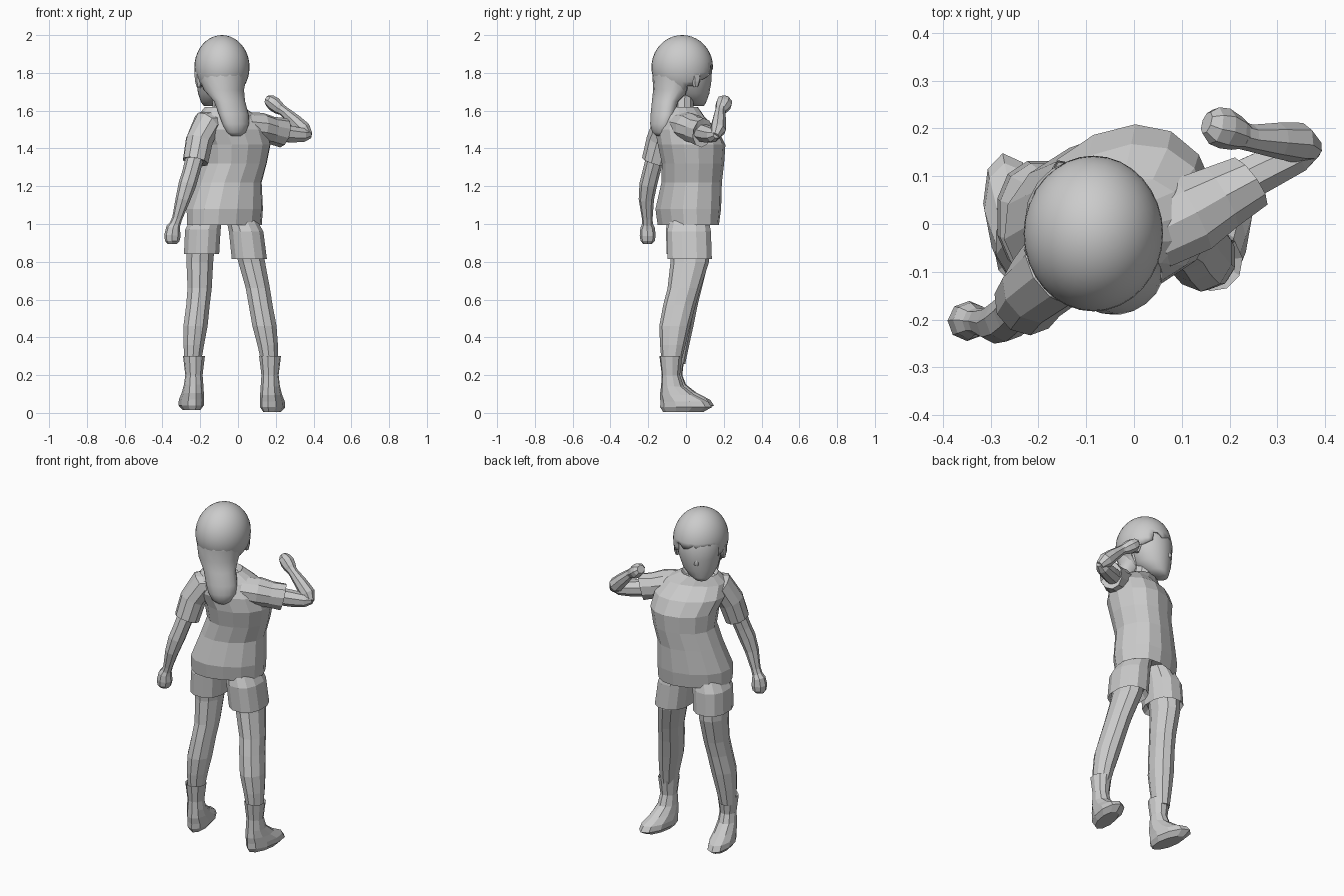
import bpy, bmesh, math
from mathutils import Vector


def loft(name, rings, n=10, rot=0.0, flat=True, smooth=False, square=1.0):
    """Skin elliptical rings (x, y, z, ra, rb); flat rings are horizontal, others follow the path."""
    bm = bmesh.new()
    pts = [Vector(r[:3]) for r in rings]
    c, s = math.cos(math.radians(rot)), math.sin(math.radians(rot))
    loops = []
    for i, r in enumerate(rings):
        if flat:
            u, v = Vector((c, s, 0)), Vector((-s, c, 0))
        else:
            t = (pts[min(i + 1, len(pts) - 1)] - pts[max(i - 1, 0)]).normalized()
            ref = Vector((-0.35, 0.94, 0))
            u = (ref - t * ref.dot(t)).normalized()
            v = t.cross(u)
        loop = []
        for k in range(n):
            a = 2 * math.pi * (k + 0.5) / n
            ca, sa = math.cos(a), math.sin(a)
            ca = math.copysign(abs(ca) ** square, ca)
            sa = math.copysign(abs(sa) ** square, sa)
            loop.append(bm.verts.new(pts[i] + u * ca * r[3] * 1.02 + v * sa * r[4] * 1.02))
        loops.append(loop)
    for a, b in zip(loops, loops[1:]):
        for k in range(n):
            j = (k + 1) % n
            bm.faces.new((a[k], a[j], b[j], b[k]))
    bm.faces.new(loops[0])
    bm.faces.new(loops[-1])
    return finish(name, bm, smooth)


def finish(name, bm, smooth=False):
    bmesh.ops.recalc_face_normals(bm, faces=bm.faces[:])
    me = bpy.data.meshes.new(name)
    bm.to_mesh(me)
    bm.free()
    for p in me.polygons:
        p.use_smooth = smooth
    ob = bpy.data.objects.new(name, me)
    bpy.context.collection.objects.link(ob)
    return ob


# Shirt body, twisted so the chest faces back-left; last ring folds into the neckline
loft("shirt", [
    (-0.07, 0.01, 1.05, .17, .12), (-0.072, 0.012, 0.995, .20, .145),
    (-0.07, 0.012, 1.08, .203, .158), (-0.05, 0.03, 1.22, .175, .148),
    (-0.02, 0.037, 1.32, .17, .155), (-0.015, 0.03, 1.42, .185, .168),
    (-0.035, 0.002, 1.50, .195, .15), (-0.055, -0.025, 1.57, .165, .105),
    (-0.075, -0.025, 1.62, .10, .08), (-0.075, -0.02, 1.59, .075, .06)],
    n=14, rot=24, square=0.9)

# Neck
loft("neck", [(-0.07, -0.02, 1.55, .06, .055), (-0.085, -0.01, 1.72, .055, .055)], n=10, rot=24)

# Sleeves with folded-in hems
loft("lowered_sleeve", [
    (-0.10, -0.055, 1.545, .07, .06), (-0.165, -0.095, 1.53, .085, .075),
    (-0.205, -0.135, 1.44, .075, .072), (-0.225, -0.165, 1.33, .07, .068),
    (-0.222, -0.16, 1.36, .055, .055)], n=10, flat=False)
loft("raised_sleeve", [
    (0.04, -0.02, 1.52, .08, .07), (0.12, 0.02, 1.51, .085, .078),
    (0.18, 0.055, 1.495, .072, .072), (0.24, 0.088, 1.483, .062, .078),
    (0.215, 0.08, 1.485, .048, .058)], n=10, flat=False)

# Bare arms
loft("lowered_arm", [
    (-0.215, -0.15, 1.40, .048, .048), (-0.25, -0.185, 1.27, .046, .045),
    (-0.268, -0.20, 1.21, .046, .046), (-0.292, -0.21, 1.13, .04, .038),
    (-0.322, -0.205, 1.03, .028, .026), (-0.333, -0.204, 1.0, .028, .028)], n=8, flat=False)
loft("raised_upper_arm", [
    (0.17, 0.06, 1.49, .05, .05), (0.28, 0.115, 1.475, .044, .046),
    (0.345, 0.145, 1.47, .038, .038), (0.382, 0.16, 1.475, .018, .022)], n=8, flat=False)
loft("raised_forearm", [
    (0.375, 0.155, 1.465, .024, .024), (0.345, 0.17, 1.50, .042, .042),
    (0.30, 0.175, 1.545, .037, .036), (0.245, 0.18, 1.595, .028, .027),
    (0.225, 0.185, 1.61, .028, .028)], n=8, flat=False)

# Fists
loft("lowered_fist", [
    (-0.33, -0.204, 1.005, .026, .026), (-0.343, -0.203, .98, .038, .036),
    (-0.347, -0.203, .94, .041, .043), (-0.348, -0.203, .91, .037, .038),
    (-0.348, -0.203, .895, .022, .026)], n=8, flat=False)
loft("raised_fist", [
    (0.235, 0.183, 1.60, .026, .026), (0.215, 0.19, 1.615, .036, .034),
    (0.19, 0.20, 1.635, .043, .038), (0.168, 0.206, 1.652, .040, .033),
    (0.152, 0.212, 1.66, .024, .022)], n=8, flat=False)

# Shorts legs with cuffs, bare legs and boots
shorts = {
    "left": [(-0.155, .005, 1.06, .075, .095), (-0.186, .01, .97, .095, .118),
             (-0.193, .015, .84, .094, .118), (-0.197, .018, .87, .078, .10)],
    "right": [(0.005, .02, 1.06, .075, .095), (0.043, .015, .96, .092, .118),
              (0.060, .02, .815, .094, .118), (0.06, .02, .85, .075, .10)]}
legs = {
    "left": [(-0.196, .02, .90, .076, .10), (-0.202, .022, .80, .073, .095),
             (-0.203, .0, .66, .066, .082), (-0.212, -.02, .57, .064, .08),
             (-0.225, -.04, .46, .066, .078), (-0.234, -.05, .36, .056, .066),
             (-0.24, -.055, .26, .044, .05)],
    "right": [(0.05, .02, .90, .075, .10), (0.072, .02, .80, .073, .10),
              (0.105, -.01, .66, .066, .086), (0.120, -.035, .57, .065, .084),
              (0.14, -.06, .46, .066, .08), (0.157, -.07, .36, .056, .066),
              (0.168, -.078, .26, .044, .05)]}
boot = [(-.078, .26, .04, .04), (-.08, .30, .057, .06), (-.08, .20, .045, .048),
        (-.072, .14, .05, .06), (-.046, .095, .056, .092), (-.010, .06, .062, .125),
        (0, .03, .062, .136), (-.015, .004, .042, .105)]
for side, x, dy, dz, yaw in (("left", -0.237, .012, .01, 11), ("right", 0.173, 0, 0, -10)):
    loft(side + "_shorts_leg", shorts[side], n=12, square=0.85)
    loft(side + "_leg", legs[side], n=10)
    a = math.radians(yaw)
    loft(side + "_boot", [(x - math.sin(a) * (y + .06), y + dy, z + dz * (z < .2), rx, ry)
                          for y, z, rx, ry in boot], n=10, rot=yaw)

# Head: skull tapering to a chin
HEAD = 26
loft("head", [
    (-0.145, .06, 1.625, .035, .035), (-0.13, .043, 1.645, .065, .062),
    (-0.112, .022, 1.69, .097, .10), (-0.10, .01, 1.76, .118, .124),
    (-0.095, .0, 1.83, .13, .136), (-0.09, -.01, 1.90, .115, .12),
    (-0.09, -.01, 1.97, .05, .05)], n=20, rot=HEAD, smooth=True)
fwd = Vector((-math.sin(math.radians(HEAD)), math.cos(math.radians(HEAD)), 0))
side_dir = Vector((fwd.y, -fwd.x, 0))
mid = Vector((-0.095, 0, 0))

# Nose
p, q = mid + fwd * .115, mid + fwd * .130
loft("nose", [(p.x, p.y, 1.785, .008, .008), (q.x, q.y, 1.735, .014, .018),
              (p.x, p.y, 1.72, .012, .012)], n=6, rot=HEAD, smooth=True)

# Ears
for sgn, label in ((1, "right"), (-1, "left")):
    e = mid + side_dir * sgn * .128 - fwd * .005
    loft(label + "_ear", [(e.x, e.y, 1.725, .01, .012), (e.x, e.y, 1.755, .018, .024),
                          (e.x, e.y, 1.80, .02, .032), (e.x, e.y, 1.82, .01, .018)],
         n=6, rot=HEAD)

# Hair cap with a zigzag fringe opening over the face
bm = bmesh.new()
bmesh.ops.create_uvsphere(bm, u_segments=32, v_segments=20, radius=1)
for v in bm.verts:
    v.co = Vector((-0.085 + v.co.x * .146, -0.02 + v.co.y * .163, 1.83 + v.co.z * .17))
gone = []
for f in bm.faces:
    c = f.calc_center_median()
    d = c - Vector((-0.085, -0.02, c.z))
    f_amt, s_amt = d.dot(fwd), d.dot(side_dir)
    line = 1.83 - .06 * (abs(s_amt) > .11)
    if (f_amt > .03 and c.z < line) or (f_amt > -.02 and c.z < 1.72):
        gone.append(f)
bmesh.ops.delete(bm, geom=gone, context='FACES')
edge_verts = [v for v in bm.verts if v.is_boundary and (v.co - mid).dot(fwd) > 0]
for v in edge_verts:
    v.co.z += .016 * math.sin((v.co - mid).dot(side_dir) * 75)
hair = finish("hair_cap", bm, True)
mod = hair.modifiers.new("thickness", 'SOLIDIFY')
mod.thickness, mod.offset = .014, -1

# Long hair falling down the back
loft("back_hair", [
    (-0.085, -.035, 1.86, .128, .135), (-0.083, -.05, 1.78, .126, .125),
    (-0.075, -.075, 1.71, .11, .092), (-0.045, -.11, 1.65, .088, .062),
    (-0.022, -.125, 1.58, .085, .052), (-0.012, -.133, 1.53, .076, .048),
    (-0.010, -.135, 1.485, .055, .038), (-0.010, -.132, 1.465, .03, .02)],
     n=16, rot=30, smooth=True)
